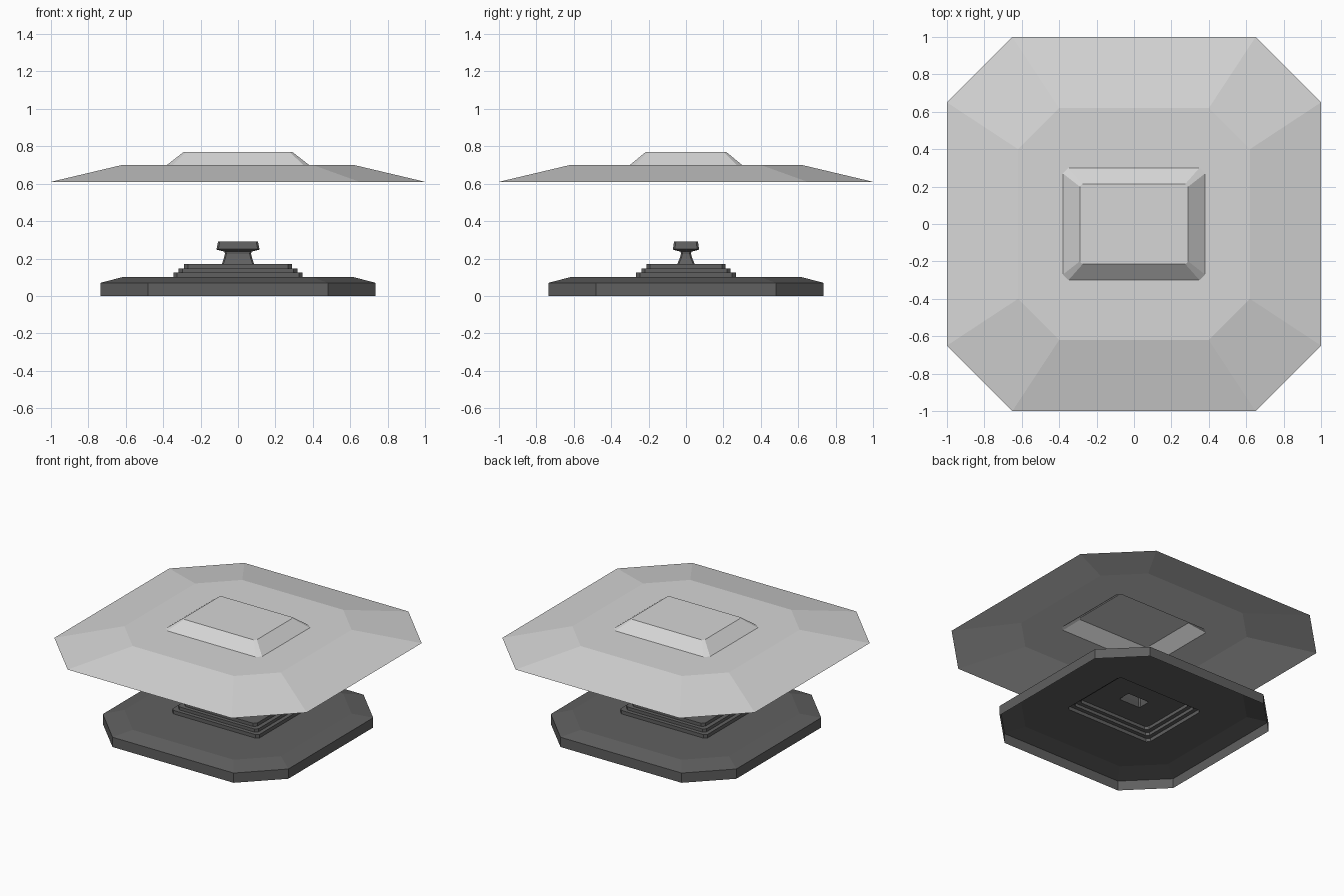
import bpy, bmesh

if "Cube" in bpy.data.objects:
    bpy.data.objects.remove(bpy.data.objects["Cube"])


def material(name, v):
    m = bpy.data.materials.new(name)
    m.diffuse_color = (v, v, v, 1)
    m.use_nodes = True
    m.node_tree.nodes["Principled BSDF"].inputs["Base Color"].default_value = m.diffuse_color
    return m


light_grey = material("light grey", 0.67)
dark_grey = material("dark grey", 0.117)


def loft(name, rings, mat, cap=False):
    """Stack rectangles with cut corners: (half x, half y, corner cut, z)."""
    bm = bmesh.new()
    prev = None
    for hx, hy, c, z in rings:
        pts = [(hx, -hy + c), (hx, hy - c), (hx - c, hy), (-hx + c, hy),
               (-hx, hy - c), (-hx, -hy + c), (-hx + c, -hy), (hx - c, -hy)]
        ring = [bm.verts.new((x, y, z)) for x, y in pts]
        if prev:
            for i in range(8):
                j = (i + 1) % 8
                bm.faces.new((prev[i], prev[j], ring[j], ring[i]))
        prev = ring
    if cap:
        bm.faces.new(prev)
    me = bpy.data.meshes.new(name)
    bm.to_mesh(me)
    bm.free()
    me.materials.append(mat)
    ob = bpy.data.objects.new(name, me)
    bpy.context.collection.objects.link(ob)
    return ob


# Floating upper shell, open underneath, with hollow raised block
loft("upper_shell", [
    (1.0, 1.0, 0.35, 0.61),
    (0.62, 0.62, 0.22, 0.70),
    (0.38, 0.30, 0.03, 0.70),
    (0.29, 0.215, 0.015, 0.77),
], light_grey, cap=True)

# Lower plate, open underneath
loft("base_plate", [
    (0.735, 0.735, 0.255, 0.0),
    (0.735, 0.735, 0.255, 0.07),
    (0.62, 0.62, 0.22, 0.10),
    (0.345, 0.267, 0.02, 0.10),
], dark_grey)

# Three stacked steps, each a wall followed by a tread
levels = [0.10, 0.125, 0.147, 0.17]
sizes = [(0.345, 0.267), (0.317, 0.239), (0.288, 0.212), (0.086, 0.047)]
steps = []
for i in range(3):
    hx, hy = sizes[i]
    steps += [(hx, hy, 0.02, levels[i]), (hx, hy, 0.02, levels[i + 1])]
steps.append((*sizes[3], 0.008, 0.17))
loft("steps", steps, dark_grey)

# Flared stem
loft("stem", [
    (0.086, 0.047, 0.008, 0.17),
    (0.076, 0.034, 0.008, 0.20),
    (0.070, 0.027, 0.008, 0.225),
    (0.072, 0.029, 0.008, 0.237),
], dark_grey)

# Overhanging head
loft("stem_head", [
    (0.072, 0.029, 0.008, 0.237),
    (0.110, 0.066, 0.010, 0.246),
    (0.115, 0.070, 0.010, 0.250),
    (0.107, 0.064, 0.010, 0.290),
], dark_grey, cap=True)
